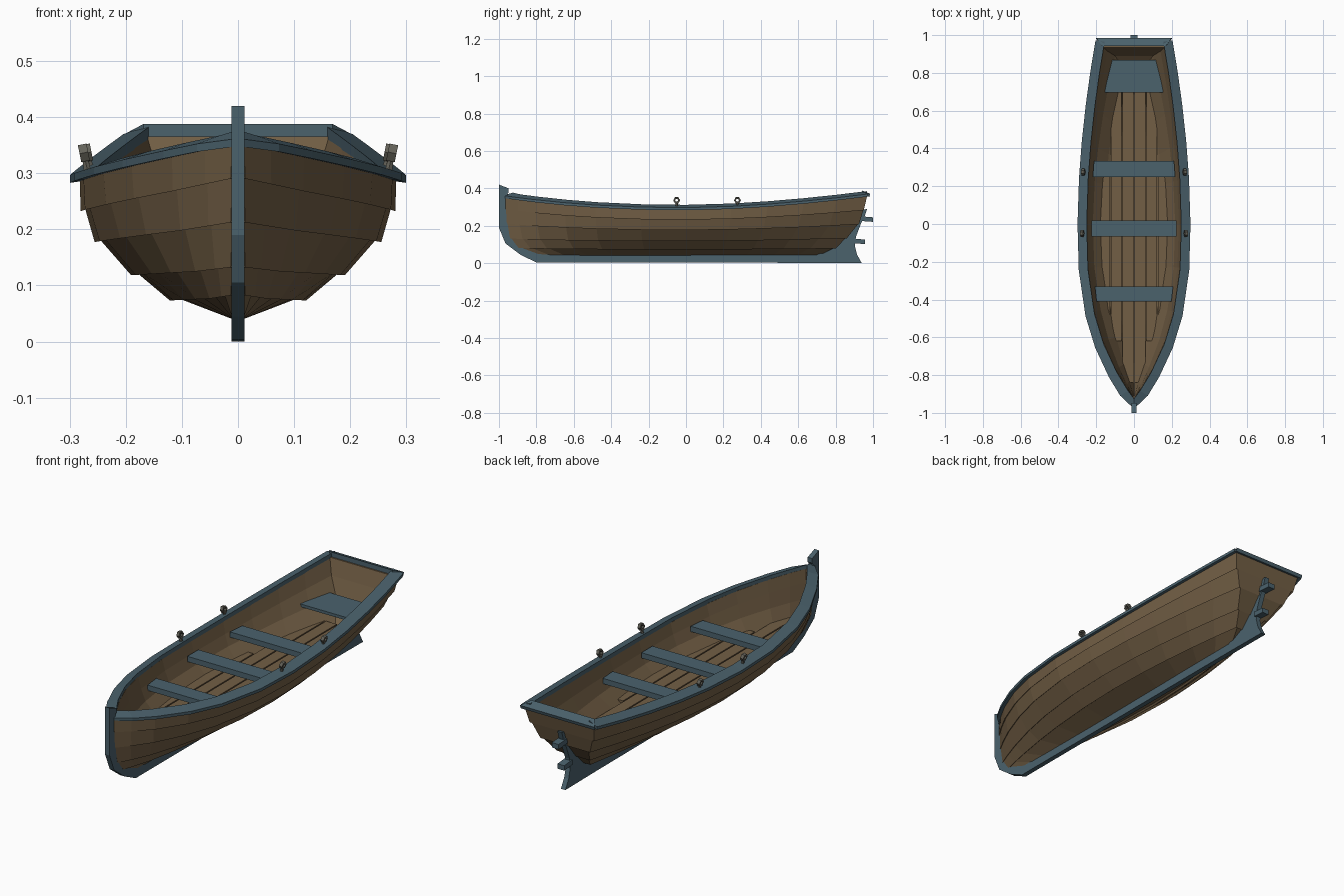
import bpy, bmesh, math
from mathutils import Vector, Matrix

if "Cube" in bpy.data.objects:
    bpy.data.objects.remove(bpy.data.objects["Cube"])


def material(name, rgb):
    m = bpy.data.materials.new(name)
    m.diffuse_color = (*rgb, 1)
    m.use_nodes = True
    m.node_tree.nodes["Principled BSDF"].inputs["Base Color"].default_value = m.diffuse_color
    return m


WOOD = material("brown wood", (0.17, 0.114, 0.06))
BLUE = material("blue grey paint", (0.07, 0.122, 0.152))
METAL = material("dull metal", (0.125, 0.12, 0.098))


def finish(bm, name, mat):
    bmesh.ops.recalc_face_normals(bm, faces=bm.faces)
    me = bpy.data.meshes.new(name)
    bm.to_mesh(me)
    bm.free()
    me.materials.append(mat)
    ob = bpy.data.objects.new(name, me)
    bpy.context.collection.objects.link(ob)
    return ob


def prism(name, mat, profile, half):
    """Extrude a (y, z) outline sideways to +-half."""
    bm = bmesh.new()
    a = [bm.verts.new((-half, y, z)) for y, z in profile]
    b = [bm.verts.new((half, y, z)) for y, z in profile]
    bm.faces.new(a)
    bm.faces.new(b[::-1])
    n = len(a)
    for i in range(n):
        bm.faces.new((a[i], b[i], b[(i + 1) % n], a[(i + 1) % n]))
    return finish(bm, name, mat)


def slab(name, mat, outline, z0, z1):
    """Extrude an (x, y) outline upward."""
    bm = bmesh.new()
    f = bm.faces.new([bm.verts.new((x, y, z0)) for x, y in outline])
    ext = bmesh.ops.extrude_face_region(bm, geom=[f])
    for v in ext["geom"]:
        if isinstance(v, bmesh.types.BMVert):
            v.co.z = z1
    bm.faces.new([bm.verts.new((x, y, z0)) for x, y in outline[::-1]]) if f not in bm.faces else None
    return finish(bm, name, mat)


# Hull lines from keel to sheer: midship (x, z), bow (y, z), stern (x, y, z)
MID = [(0, .04), (.114, .08), (.183, .125), (.248, .184), (.273, .239), (.282, .292)]
BOW = [(-.78, .042), (-.895, .085), (-.94, .135), (-.958, .215), (-.965, .293), (-.968, .357)]
STERN = [(.006, .72, .045), (.04, .80, .085), (.08, .86, .14),
         (.125, .925, .215), (.165, .95, .29), (.187, .97, .365)]
INNER = [(0, .065), (.10, .095), (.158, .13), (.218, .19), (.237, .24), (.25, .292)]
STATIONS = [-1, -.93, -.83, -.67, -.5, -.25, 0, .25, .45, .65, .83, 1]


def point(i, t, inner=False):
    mx, mz = (INNER if inner else MID)[i]
    by, bz = BOW[i]
    sx, sy, sz = STERN[i]
    bx = .01
    if inner:
        by, bx = by + .045, .002
        sx, sy = max(sx - .025, .003), sy - .035
        if i < 3:
            bz, sz = bz + .02, sz + .015
    s = abs(t)
    if t < 0:
        p = 1.9 + .16 * i
        mx = max(mx, .002 if inner else .01)
        return Vector((bx + (mx - bx) * (1 - s ** p), by * s, mz + (bz - mz) * s ** 2.2))
    mx = max(mx, .002 if inner else .006)
    return Vector((sx + (mx - sx) * (1 - s ** 1.8), sy * s, mz + (sz - mz) * s ** 1.7))


def half_section(t):
    """Lapped strakes outside going up, then lining going down."""
    push = .0075 * min(1, .4 + (1 + t) * 4)
    rows = [point(0, t)]
    for i in range(1, 6):
        rows.append(point(i, t))
        if i < 5:
            rows.append(point(i, t) + Vector((push, 0, -.9 * push)))
    return rows, [point(i, t, True) for i in range(5, -1, -1)]


# Clinker hull with transom
bm = bmesh.new()
rings = []
for t in STATIONS:
    out, inn = half_section(t)
    half = out + inn
    right = [bm.verts.new(v) for v in half]
    left = [bm.verts.new((-v.x, v.y, v.z)) for v in half]
    rings.append((right, left))
n = len(half)
for (r0, l0), (r1, l1) in zip(rings, rings[1:]):
    for k in range(n - 1):
        bm.faces.new((r0[k], r1[k], r1[k + 1], r0[k + 1]))
        bm.faces.new((l0[k], l0[k + 1], l1[k + 1], l1[k]))
    for k in (0, n - 1):
        bm.faces.new((r0[k], l0[k], l1[k], r1[k]))
for r, l in (rings[0], rings[-1]):
    for k in range(n - 1):
        bm.faces.new((r[k], r[k + 1], l[k + 1], l[k]))
finish(bm, "hull", WOOD)

# Gunwale rails following the sheer
for side in (1, -1):
    bm = bmesh.new()
    prev = None
    for j, t in enumerate(STATIONS):
        c = point(5, t)
        a = point(5, STATIONS[max(j - 1, 0)])
        b = point(5, STATIONS[min(j + 1, len(STATIONS) - 1)])
        nrm = Vector((b.y - a.y, a.x - b.x, 0)).normalized()
        o, i = c + nrm * .017, c - nrm * .032
        if j == 0:
            o, i = Vector((0, -.978, c.z)), Vector((0, -.925, c.z))
        ring = [bm.verts.new((side * p.x, p.y, c.z + dz)) for p, dz in
                ((o, -.009), (o, .005), (i, .02), (i, -.002))]
        if prev:
            for k in range(4):
                m = (k + 1) % 4
                bm.faces.new((prev[k], prev[m], ring[m], ring[k]))
        else:
            bm.faces.new(ring)
        prev = ring
    bm.faces.new(prev[::-1])
    finish(bm, "gunwale_right" if side > 0 else "gunwale_left", BLUE)

# Transom cap, mitred into the rails
cap = prism("transom_cap", BLUE, [(.942, .36), (.942, .388), (.985, .371), (.98, .355)], .2)
for v in cap.data.vertices:
    if v.co.y < .95:
        v.co.x *= .84

# Stem, keel, skeg
prism("stem", BLUE, [(-1, .42), (-1, .19), (-.965, .105), (-.885, .045), (-.8, .004), (-.7, .004),
                     (-.7, .045), (-.79, .052), (-.89, .09), (-.932, .14), (-.95, .2),
                     (-.955, .37), (-.948, .378), (-.948, .4)], .012)
prism("keel", BLUE, [(-.72, .004), (.72, .002), (.72, .045), (-.72, .045)], .012)
prism("skeg", BLUE, [(.7, .002), (.94, 0), (.915, .045), (.903, .09), (.908, .14), (.935, .21),
                     (.955, .25), (.968, .29), (.94, .285), (.9, .215), (.84, .13), (.78, .08),
                     (.7, .045)], .012)

# Rudder fittings
for k, (y0, y1, z) in enumerate(((.93, 1.0, .236), (.895, .957, .117))):
    prism("rudder_bracket_%d" % k, BLUE,
          [(y0, z - .01), (y1, z - .015), (y1, z + .009), (y0, z + .015)], .018)

# Floor boards, trimmed to the lining at floor height
FLOOR = .15


def floor_edge(y):
    best = 0
    prev = None
    for i in range(6):
        t = y / (abs(BOW[i][0] + .045) if y < 0 else STERN[i][1] - .035)
        p = point(i, max(-1, min(1, t)), True)
        if abs(t) > 1:
            p.x = .002
        if prev and prev.z <= FLOOR <= p.z:
            best = prev.x + (p.x - prev.x) * (FLOOR - prev.z) / (p.z - prev.z)
        prev = p
    return best + .006


YS = [-.84, -.75, -.62, -.48, -.3, 0, .3, .5, .65, .76]
for side in (1, -1):
    for k, (x0, x1) in enumerate(((.003, .06), (.066, .122), (.128, .2))):
        ys = [y for y in YS if floor_edge(y) > x0 + .004]
        outline = [(side * x0, y) for y in ys]
        outline += [(side * min(x1, floor_edge(y)), y) for y in reversed(ys)]
        slab("floor_board_%s_%d" % ("right" if side > 0 else "left", k), WOOD,
             outline, FLOOR - .012, FLOOR)

# Seats
for name, y, h, w0, w1, z in (("front_seat", -.37, .04, .198, .207, .25),
                              ("middle_seat", -.023, .042, .226, .226, .25),
                              ("rear_seat", .292, .042, .218, .212, .25),
                              ("stern_bench", .782, .085, .158, .138, .232)):
    slab(name, BLUE, [(-w0, y - h), (w0, y - h), (w1, y + h), (-w1, y + h)],
         z - (.014 if z < .24 else .026), z)

# Rowlocks: six-sided ring on a short pin, leaning outward
for side in (1, -1):
    for k, (y, x) in enumerate(((-.05, .268), (.275, .262))):
        bm = bmesh.new()
        N, M = 6, 4
        g = []
        for a in range(N):
            row = []
            for b in range(M):
                q = math.tau * (b + .5) / M
                r = .0135 + .006 * math.sin(q)
                u = math.tau * a / N
                row.append(bm.verts.new((.011 * math.cos(q), r * math.cos(u), .034 + r * math.sin(u))))
            g.append(row)
        for a in range(N):
            for b in range(M):
                a2, b2 = (a + 1) % N, (b + 1) % M
                bm.faces.new((g[a][b], g[a2][b], g[a2][b2], g[a][b2]))
        bmesh.ops.create_cone(bm, cap_ends=True, segments=6, radius1=.008, radius2=.006, depth=.034,
                              matrix=Matrix.Translation((0, 0, .004)))
        bm.transform(Matrix.Translation((side * x, y, .303)) @ Matrix.Rotation(side * .2, 4, 'Y'))
        finish(bm, "rowlock_%s_%d" % ("right" if side > 0 else "left", k), METAL)
